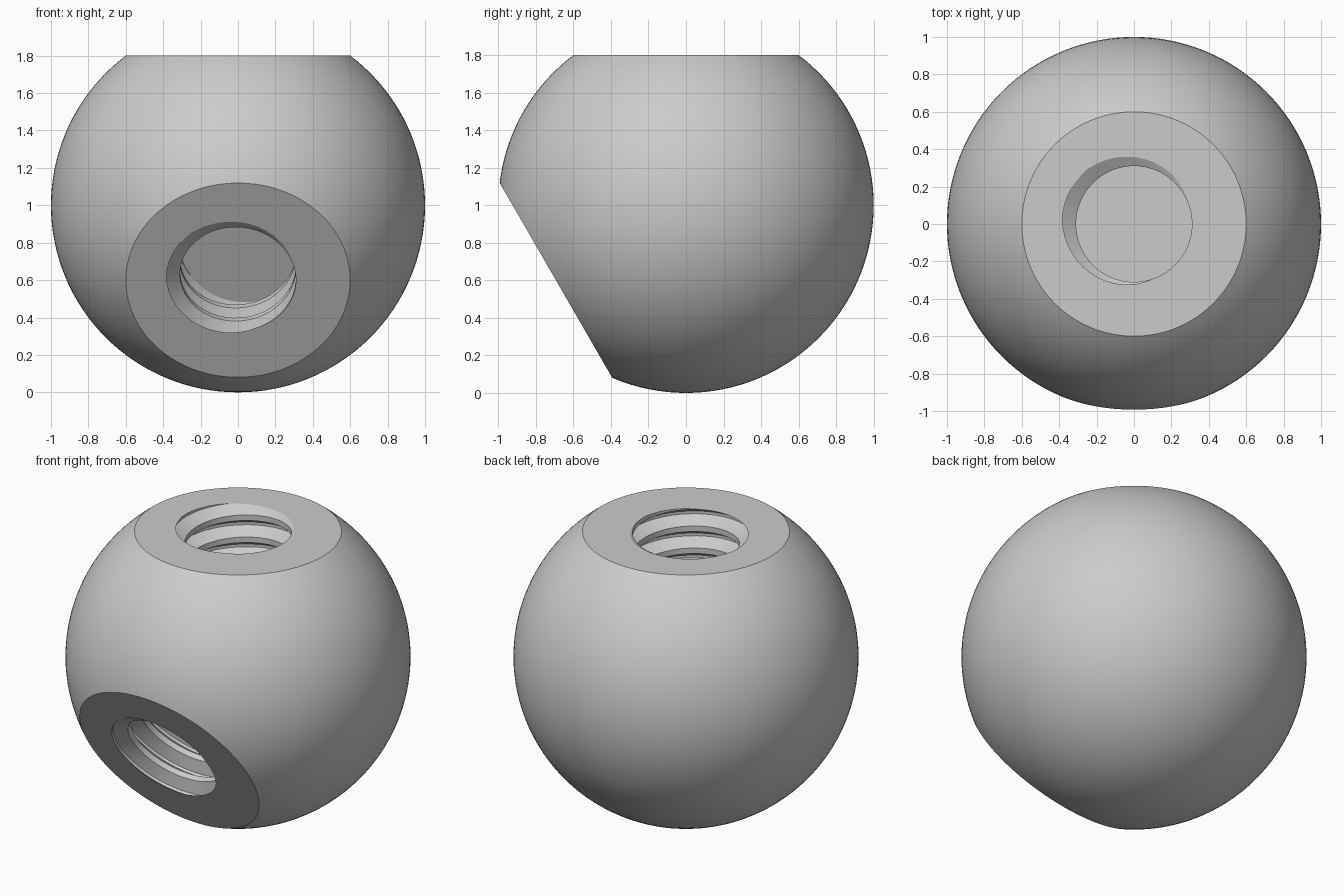
import bpy, bmesh, math
from mathutils import Matrix, Vector

if "Cube" in bpy.data.objects:
    bpy.data.objects.remove(bpy.data.objects["Cube"])

CENTRE = Vector((0, 0, 1))
FLAT = 0.8                    # distance of each flat from the ball centre
MINOR, MAJOR = 0.31, 0.385    # thread radii
PITCH, DEPTH = 0.141, 0.36
STEPS = 48                    # segments per turn, and slices per pitch
START = math.radians(-27)     # where the thread crest meets the flat
TILTS = (0, math.radians(120))

grey = bpy.data.materials.new("plain_grey")
grey.use_nodes = True
colour = (0.6, 0.6, 0.6, 1)
grey.diffuse_color = colour
grey.node_tree.nodes["Principled BSDF"].inputs["Base Color"].default_value = colour


def add_object(name, bm):
    bmesh.ops.recalc_face_normals(bm, faces=bm.faces)
    mesh = bpy.data.meshes.new(name)
    bm.to_mesh(mesh)
    bm.free()
    mesh.materials.append(grey)
    obj = bpy.data.objects.new(name, mesh)
    bpy.context.collection.objects.link(obj)
    return obj


def thread_radius(phase):
    """Sixty degree thread: wide flat crest, sloping flanks, narrow flat root."""
    away = abs((phase + STEPS // 2) % STEPS - STEPS // 2)
    crest, root = STEPS / 8, STEPS * 7 / 16
    t = min(max((away - crest) / (root - crest), 0), 1)
    return MINOR + (MAJOR - MINOR) * t


def thread_cutter(name, tilt):
    bm = bmesh.new()
    rings = []
    slice_height = PITCH / STEPS
    for j in range(-12, round(DEPTH / slice_height) + 1):
        ring = []
        for i in range(STEPS):
            a = START + math.tau * i / STEPS
            r = thread_radius(j - i)
            ring.append(bm.verts.new((r * math.cos(a), r * math.sin(a),
                                      FLAT - (j + 0.01) * slice_height)))
        rings.append(ring)
    # split each cell along the helix so crest edges stay crisp
    for upper, lower in zip(rings, rings[1:]):
        for i in range(STEPS):
            k = (i + 1) % STEPS
            bm.faces.new((upper[i], lower[i], lower[k]))
            bm.faces.new((upper[i], lower[k], upper[k]))
    bm.faces.new(rings[0])
    bm.faces.new(rings[-1])
    bm.transform(Matrix.Translation(CENTRE) @ Matrix.Rotation(tilt, 4, "X"))
    cutter = add_object(name, bm)
    cutter.hide_render = True
    return cutter


# ball with two flats
bm = bmesh.new()
bmesh.ops.create_uvsphere(bm, u_segments=128, v_segments=64, radius=1,
                          matrix=Matrix.Translation(CENTRE))
for tilt in TILTS:
    normal = Matrix.Rotation(tilt, 3, "X") @ Vector((0, 0, 1))
    cut = bmesh.ops.bisect_plane(bm, geom=bm.verts[:] + bm.edges[:] + bm.faces[:],
                                 plane_co=CENTRE + normal * FLAT, plane_no=normal,
                                 clear_outer=True)
    rim = [e for e in cut["geom_cut"] if isinstance(e, bmesh.types.BMEdge)]
    bmesh.ops.contextual_create(bm, geom=rim)
ball = add_object("ball_connector", bm)

# threaded blind hole in each flat
bpy.context.view_layer.objects.active = ball
ball.select_set(True)
for tilt in TILTS:
    cutter = thread_cutter("thread_cutter", tilt)
    mod = ball.modifiers.new("threaded_hole", "BOOLEAN")
    mod.operation = "DIFFERENCE"
    mod.solver = "EXACT"
    mod.object = cutter
    bpy.ops.object.modifier_apply(modifier=mod.name)
    bpy.data.objects.remove(cutter)

bpy.ops.object.shade_smooth_by_angle(angle=math.radians(25))
